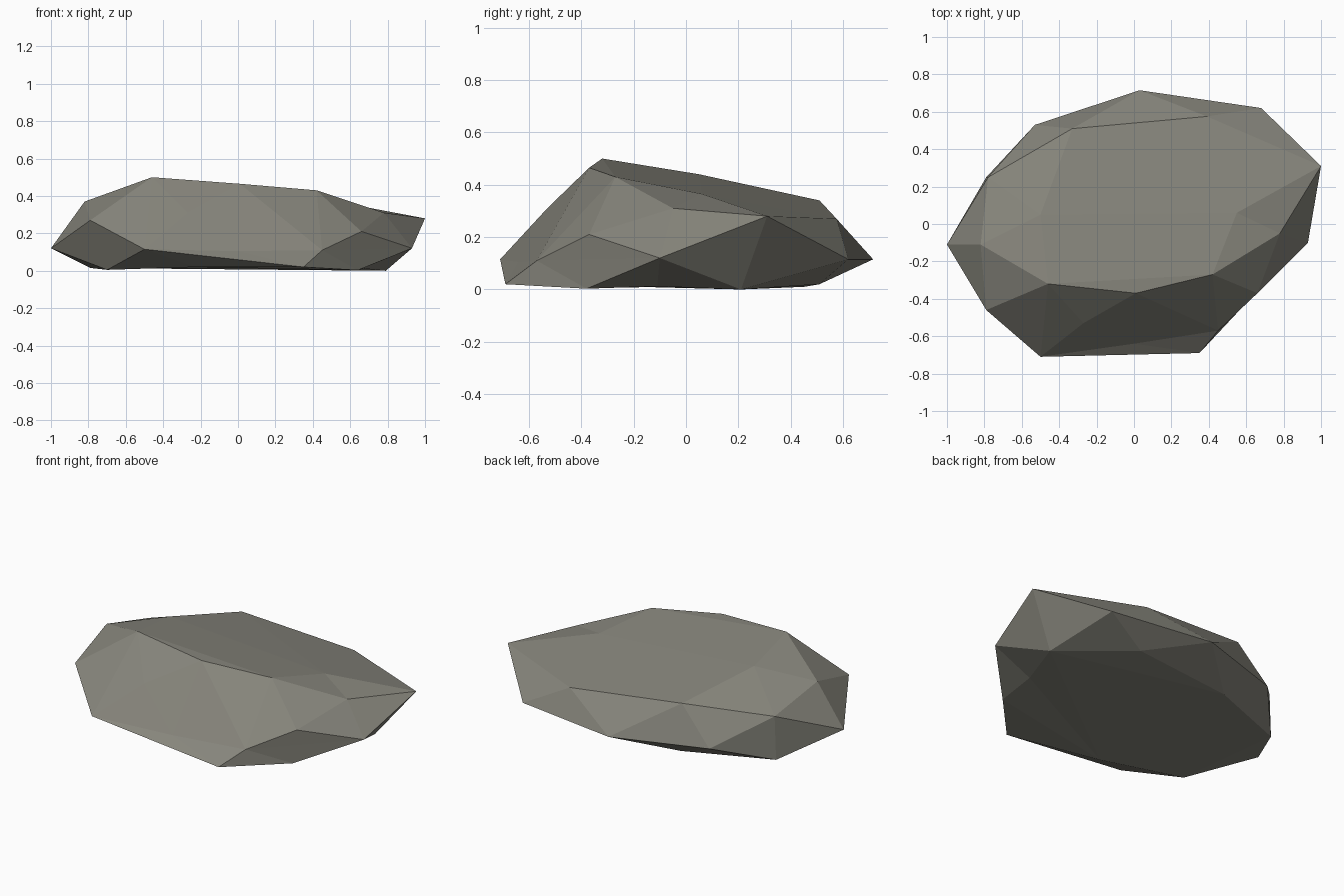
import bpy, bmesh
from itertools import combinations
from mathutils import Vector

if "Cube" in bpy.data.objects:
    bpy.data.objects.remove(bpy.data.objects["Cube"])

# Corner points of the boulder, in rings from the ground up
BASE = [(0.79, 0.21, 0), (0.38, 0.51, 0.02), (-0.28, 0.45, 0.01), (-0.79, 0.25, 0.015),
        (-0.70, -0.40, 0.005), (-0.23, -0.57, 0.02), (0.35, -0.69, 0.02), (0.64, -0.38, 0.003),
        (0.67, -0.11, 0.012)]
WAIST = [(0.93, -0.10, 0.12), (0.68, 0.62, 0.115), (0.03, 0.715, 0.115), (-0.53, 0.53, 0.12),
         (-1.0, -0.11, 0.12), (-0.50, -0.71, 0.115), (0.0, -0.64, 0.105), (0.45, -0.57, 0.11)]
SHOULDER = [(1.0, 0.31, 0.28), (0.39, 0.575, 0.27), (-0.33, 0.51, 0.34), (-0.78, 0.25, 0.28),
            (-0.79, -0.46, 0.27), (-0.27, -0.53, 0.31), (0.66, -0.37, 0.21), (0.78, -0.05, 0.31)]
CROWN = [(-0.82, -0.11, 0.37), (-0.46, -0.32, 0.50), (0.01, -0.37, 0.465),
         (0.42, -0.27, 0.43), (0.55, 0.06, 0.365), (-0.50, 0.05, 0.44)]

# Dented corners: pushed out while the skin is wrapped, then pulled back in
DENTS = {BASE[5]: (0, 0, -0.06), BASE[8]: (0.04, 0, -0.02),
         WAIST[6]: (0, -0.10, 0), WAIST[7]: (0.04, -0.05, 0), SHOULDER[6]: (0.03, -0.03, 0.02),
         SHOULDER[7]: (0.03, -0.02, 0.02), SHOULDER[5]: (0, -0.02, 0.02),
         CROWN[4]: (0, 0, 0.04), CROWN[5]: (0, 0, 0.01)}


def wrap(points):
    """Triangles that have every other point behind them."""
    tris = []
    for i, j, k in combinations(range(len(points)), 3):
        a = points[i]
        n = (points[j] - a).cross(points[k] - a)
        side = [n.dot(p - a) for m, p in enumerate(points) if m not in (i, j, k)]
        if max(side) <= 0:
            tris.append((i, j, k))
        elif min(side) >= 0:
            tris.append((i, k, j))
    return tris


corners = BASE + WAIST + SHOULDER + CROWN
pushed = [Vector(p) + Vector(DENTS.get(p, (0, 0, 0))) for p in corners]

bm = bmesh.new()
verts = [bm.verts.new(p) for p in corners]
for tri in wrap(pushed):
    bm.faces.new([verts[i] for i in tri])
bmesh.ops.delete(bm, geom=[v for v in bm.verts if not v.link_faces], context='VERTS')

mesh = bpy.data.meshes.new("boulder")
bm.to_mesh(mesh)
bm.free()

# Flat stone colour
stone = bpy.data.materials.new("grey_stone")
stone.diffuse_color = (0.24, 0.235, 0.20, 1)
stone.use_nodes = True
stone.node_tree.nodes["Principled BSDF"].inputs["Base Color"].default_value = stone.diffuse_color
mesh.materials.append(stone)
bpy.context.collection.objects.link(bpy.data.objects.new("boulder", mesh))
